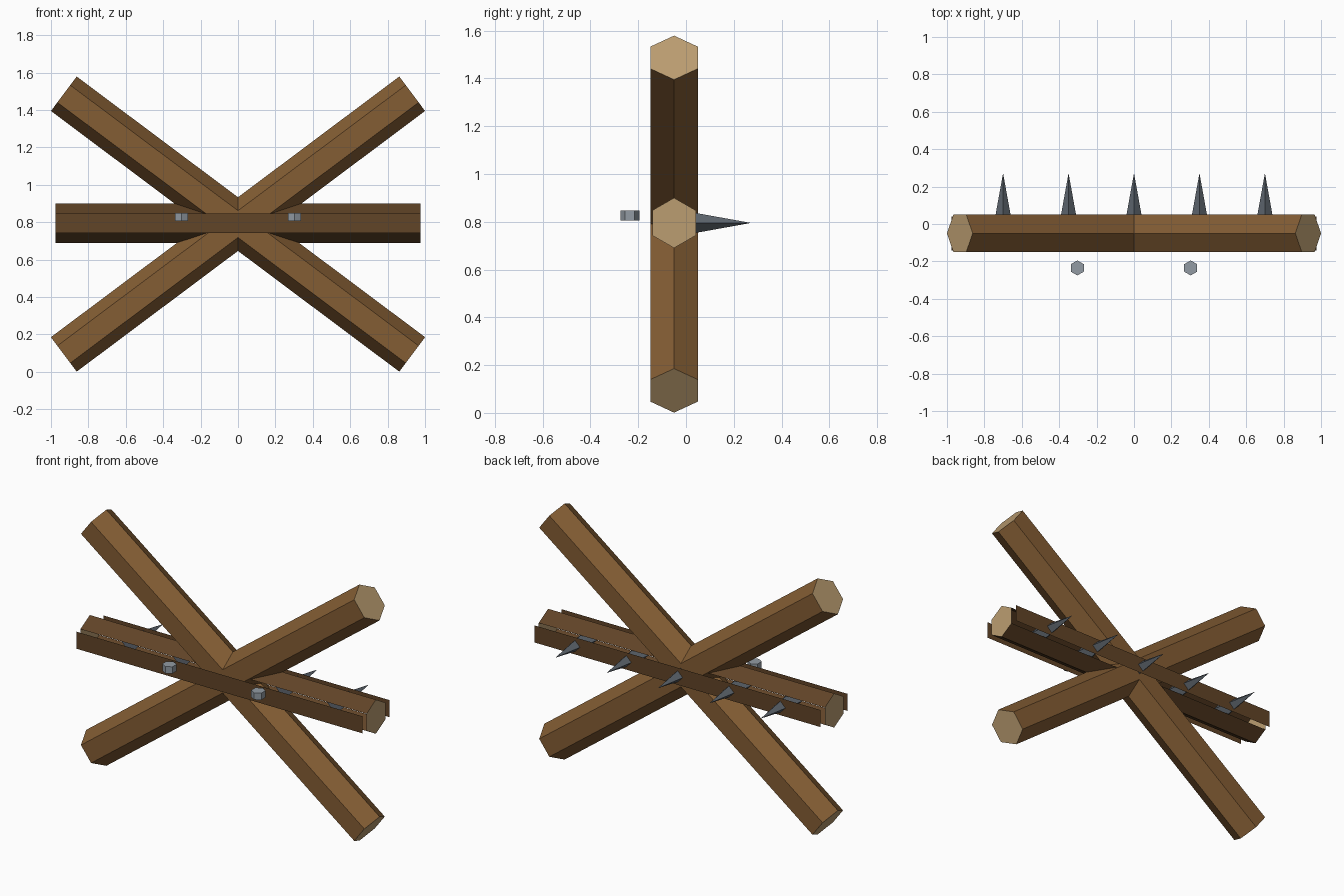
import bpy
import bmesh
from math import cos, sin, pi, radians
from mathutils import Matrix

cube = bpy.data.objects.get("Cube")
if cube:
    bpy.data.objects.remove(cube, do_unlink=True)


def material(name, rgb):
    mat = bpy.data.materials.new(name)
    mat.use_nodes = True
    mat.diffuse_color = (*rgb, 1)
    bsdf = next(n for n in mat.node_tree.nodes if n.type == 'BSDF_PRINCIPLED')
    bsdf.inputs["Base Color"].default_value = (*rgb, 1)
    return mat


WOOD = material("brown wood", (0.23, 0.11, 0.034))
DARK_WOOD = material("dark brown wood", (0.12, 0.058, 0.02))
CUT_WOOD = material("pale cut wood", (0.5, 0.34, 0.165))
IRON = material("dark iron", (0.115, 0.135, 0.16))
STEEL = material("light steel", (0.29, 0.33, 0.37))


def prism(name, sides, r_base, r_top, z0, z1, matrix, mats, side_gap=0):
    """Prism or cone along local z; the second material goes on its ends."""
    bm = bmesh.new()
    rings = [[bm.verts.new((r * cos(2 * pi * i / sides), r * sin(2 * pi * i / sides), z))
              for i in range(sides)]
             for r, z in ((r_base, z0), (r_top, z1)) if r > 0]
    bm.faces.new(rings[0][::-1])
    if r_top > 0:
        bm.faces.new(rings[1])
    else:
        rings.append([bm.verts.new((0, 0, z1))])
    low, high = rings
    for i in range(sides):
        j = (i + 1) % sides
        if r_top > 0:
            bm.faces.new((low[i], low[j], high[j], high[i]))
        else:
            bm.faces.new((low[i], low[j], high[0]))
    bm.normal_update()
    if len(mats) > 1:
        for f in bm.faces:
            f.material_index = int(abs(f.normal.z) > 0.9)
    # Loose planks: the front and back faces stand off from the log
    if side_gap:
        bmesh.ops.split_edges(bm, edges=list({e for f in bm.faces if abs(f.normal.y) > 0.9
                                              for e in f.edges}))
        bm.normal_update()
        for f in bm.faces:
            if abs(f.normal.y) > 0.9:
                bmesh.ops.translate(bm, verts=f.verts, vec=f.normal * side_gap)
    bm.transform(matrix)
    mesh = bpy.data.meshes.new(name)
    bm.to_mesh(mesh)
    bm.free()
    for m in mats:
        mesh.materials.append(m)
    obj = bpy.data.objects.new(name, mesh)
    bpy.context.collection.objects.link(obj)
    return obj


def place(x, y, z, angle, axis):
    return Matrix.Translation((x, y, z)) @ Matrix.Rotation(radians(angle), 4, axis)


# Crossed logs
for name, tilt in (("rising_log", -36.8), ("falling_log", 36.8)):
    prism(name, 6, 0.115, 0.115, -1.163, 1.163,
          place(0, -0.05, 0.79, 90 + tilt, 'Y'), [WOOD, CUT_WOOD])

# Horizontal log with loose front and back planks
prism("cross_log", 6, 0.105, 0.105, -0.975, 0.975,
      place(0, -0.05, 0.795, 90, 'Y'), [DARK_WOOD, CUT_WOOD], side_gap=0.04)

# Spikes pointing backwards
for i in range(5):
    prism(f"spike_{i + 1}", 4, 0.058, 0, -0.1, 0.222,
          place(0.35 * (i - 2), 0.05, 0.795, -90, 'X'), [IRON])

# Small bolts in front
for name, x in (("left_bolt", 0.303), ("right_bolt", -0.303)):
    prism(name, 6, 0.04, 0.04, 0, 0.042, place(x, -0.235, 0.806, 90, 'Z'), [STEEL])
